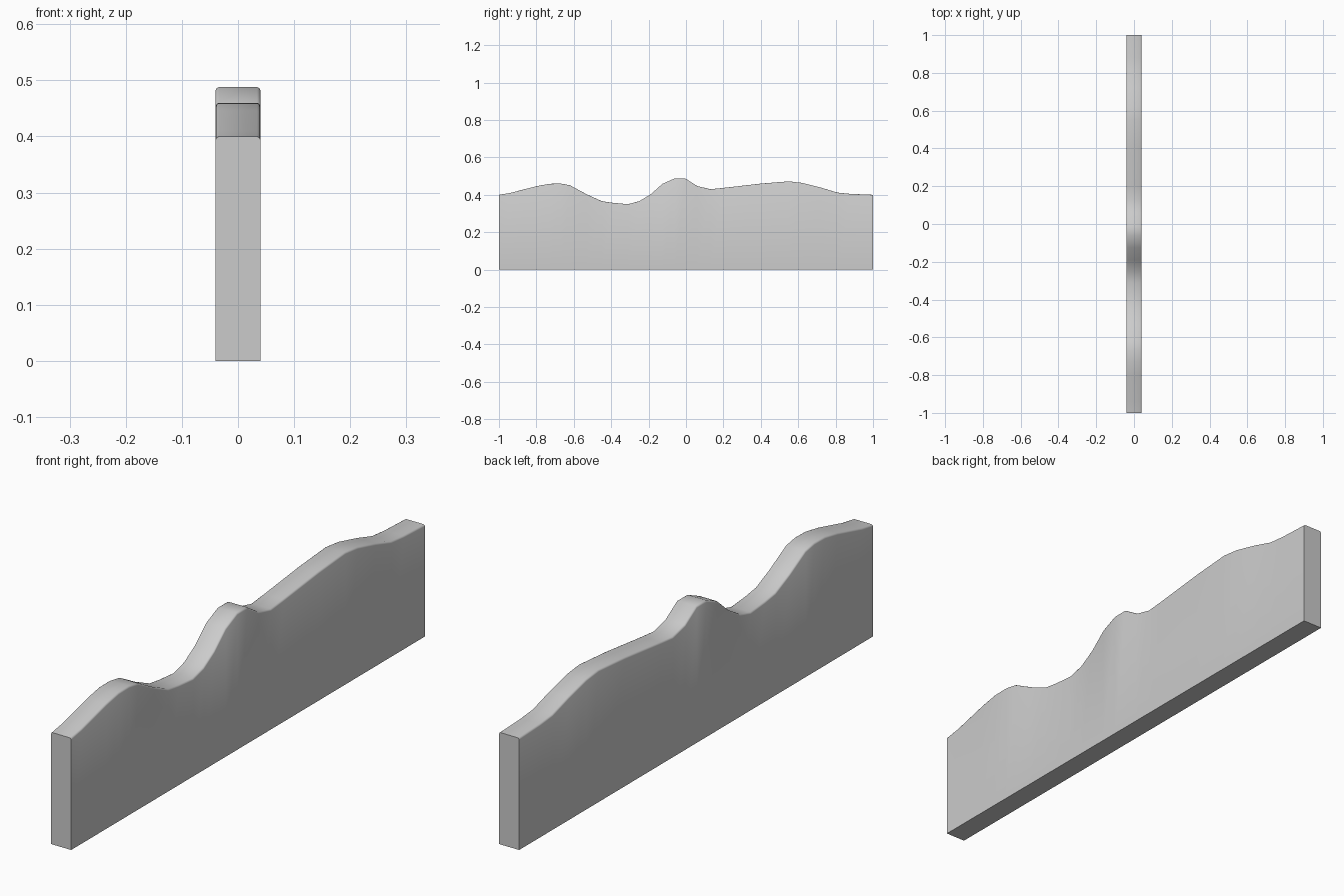
import bpy, bmesh

if "Cube" in bpy.data.objects:
    bpy.data.objects.remove(bpy.data.objects["Cube"])

# Wavy top outline as (y, z), front to back
TOP = [(-1, .40), (-.94, .41), (-.80, .446), (-.73, .459), (-.67, .46),
       (-.62, .451), (-.53, .402), (-.45, .366), (-.39, .357), (-.31, .35),
       (-.25, .366), (-.19, .402), (-.125, .459), (-.06, .488), (-.005, .488),
       (.06, .447), (.13, .43), (.20, .437), (.40, .46), (.55, .472),
       (.62, .464), (.72, .439), (.81, .412), (.88, .405), (1, .40)]
W = 0.04

# Right half of the rounded top edge as (x, drop below the outline)
EDGE = [(W, .006), (W - .002, .002), (W - .006, 0)]


def section(bm, y, z):
    right = [(W, 0)] + [(x, z - d) for x, d in EDGE]
    loop = right + [(-x, h) for x, h in reversed(right)]
    return [bm.verts.new((x, y, h)) for x, h in loop]


# Panel lofted through the cross-sections, closed at both ends
bm = bmesh.new()
rings = [section(bm, y, z) for y, z in TOP]
n = len(rings[0])
for a, b in zip(rings, rings[1:]):
    for i in range(n):
        j = (i + 1) % n
        bm.faces.new((a[i], a[j], b[j], b[i]))
bm.faces.new(rings[0])
bm.faces.new(rings[-1][::-1])
bmesh.ops.recalc_face_normals(bm, faces=bm.faces)

mesh = bpy.data.meshes.new("wavy_panel")
bm.to_mesh(mesh)
bm.free()
panel = bpy.data.objects.new("wavy_panel", mesh)
bpy.context.collection.objects.link(panel)

# Smooth top, crisp ends
bpy.context.view_layer.objects.active = panel
panel.select_set(True)
bpy.ops.object.shade_smooth_by_angle(angle=0.7)
